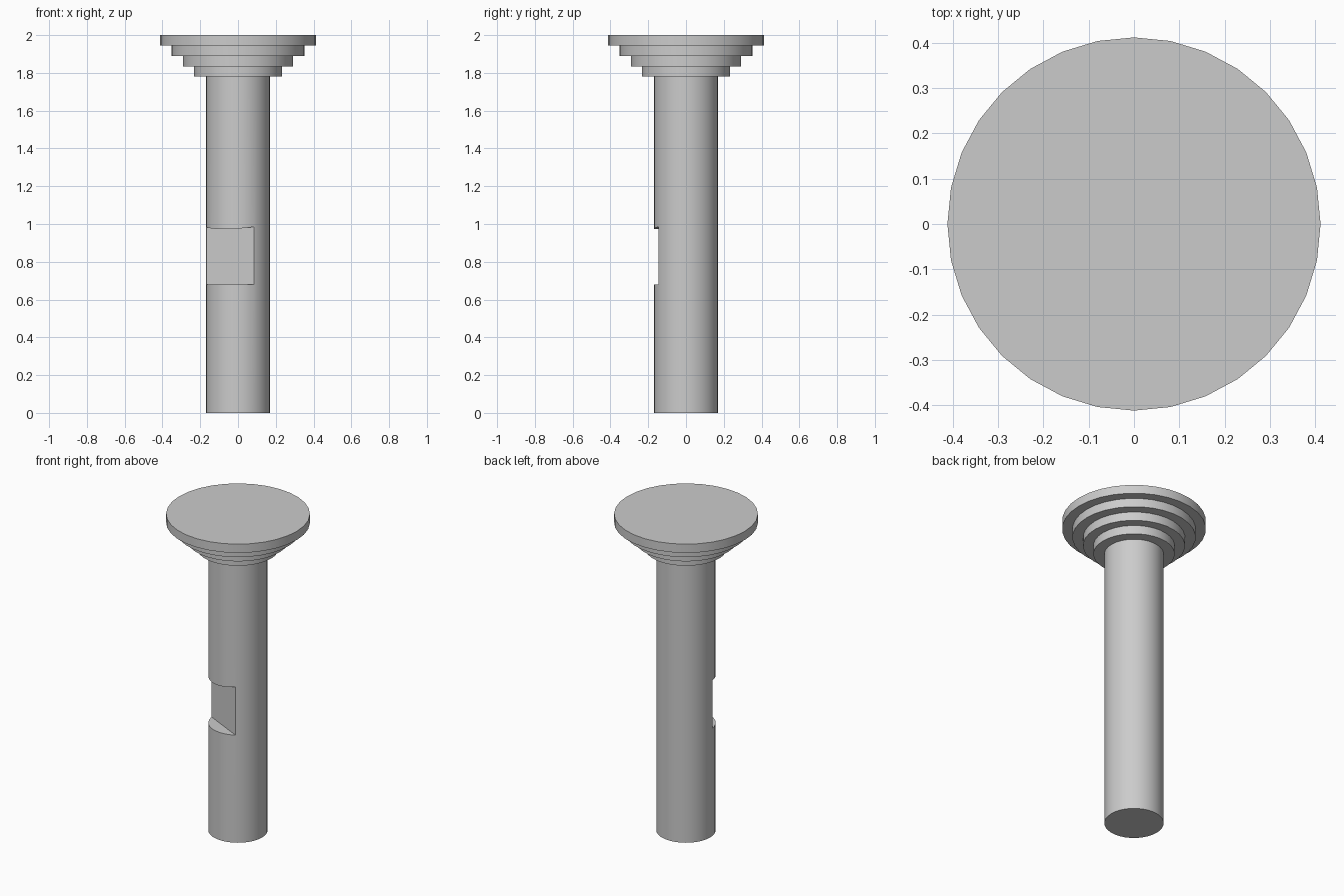
import bpy, bmesh
from math import radians
from mathutils import Matrix

if "Cube" in bpy.data.objects:
    bpy.data.objects.remove(bpy.data.objects["Cube"])


def disc(name, radius, z0, z1):
    bpy.ops.mesh.primitive_cylinder_add(vertices=32, radius=radius, depth=z1 - z0,
                                        location=(0, 0, (z0 + z1) / 2))
    ob = bpy.context.object
    ob.name = name
    return ob


# Round shaft
shaft = disc("shaft", 0.17, 0.0, 1.78)

# Notch cutter: flat back, flat floor, ceiling sloping down outward
bm = bmesh.new()
profile = [(0.095, 0.68), (0.30, 0.68), (0.30, 0.952), (0.095, 0.985)]
face = bm.faces.new([bm.verts.new((r, -0.3, z)) for r, z in profile])
ext = bmesh.ops.extrude_face_region(bm, geom=[face])
moved = [g for g in ext["geom"] if isinstance(g, bmesh.types.BMVert)]
bmesh.ops.translate(bm, verts=moved, vec=(0, 0.6, 0))
bmesh.ops.recalc_face_normals(bm, faces=bm.faces)
bm.transform(Matrix.Rotation(radians(-116), 4, 'Z'))
mesh = bpy.data.meshes.new("notch_cutter")
bm.to_mesh(mesh)
bm.free()
cutter = bpy.data.objects.new("notch_cutter", mesh)
bpy.context.collection.objects.link(cutter)
cutter.hide_render = True

# Cut the notch, then drop the cutter
mod = shaft.modifiers.new("notch", 'BOOLEAN')
mod.operation = 'DIFFERENCE'
mod.solver = 'EXACT'
mod.object = cutter
bpy.context.view_layer.objects.active = shaft
bpy.ops.object.modifier_apply(modifier=mod.name)
bpy.data.objects.remove(cutter)

# Stepped head of four widening discs
parts = [shaft]
for i, radius in enumerate((0.233, 0.292, 0.353, 0.412)):
    parts.append(disc(f"head_step_{i + 1}", radius, 1.78 + 0.055 * i, 1.835 + 0.055 * i))

# Smooth round sides, crisp edges
for ob in parts:
    bpy.ops.object.select_all(action='DESELECT')
    ob.select_set(True)
    bpy.context.view_layer.objects.active = ob
    bpy.ops.object.shade_smooth_by_angle(angle=radians(30))
